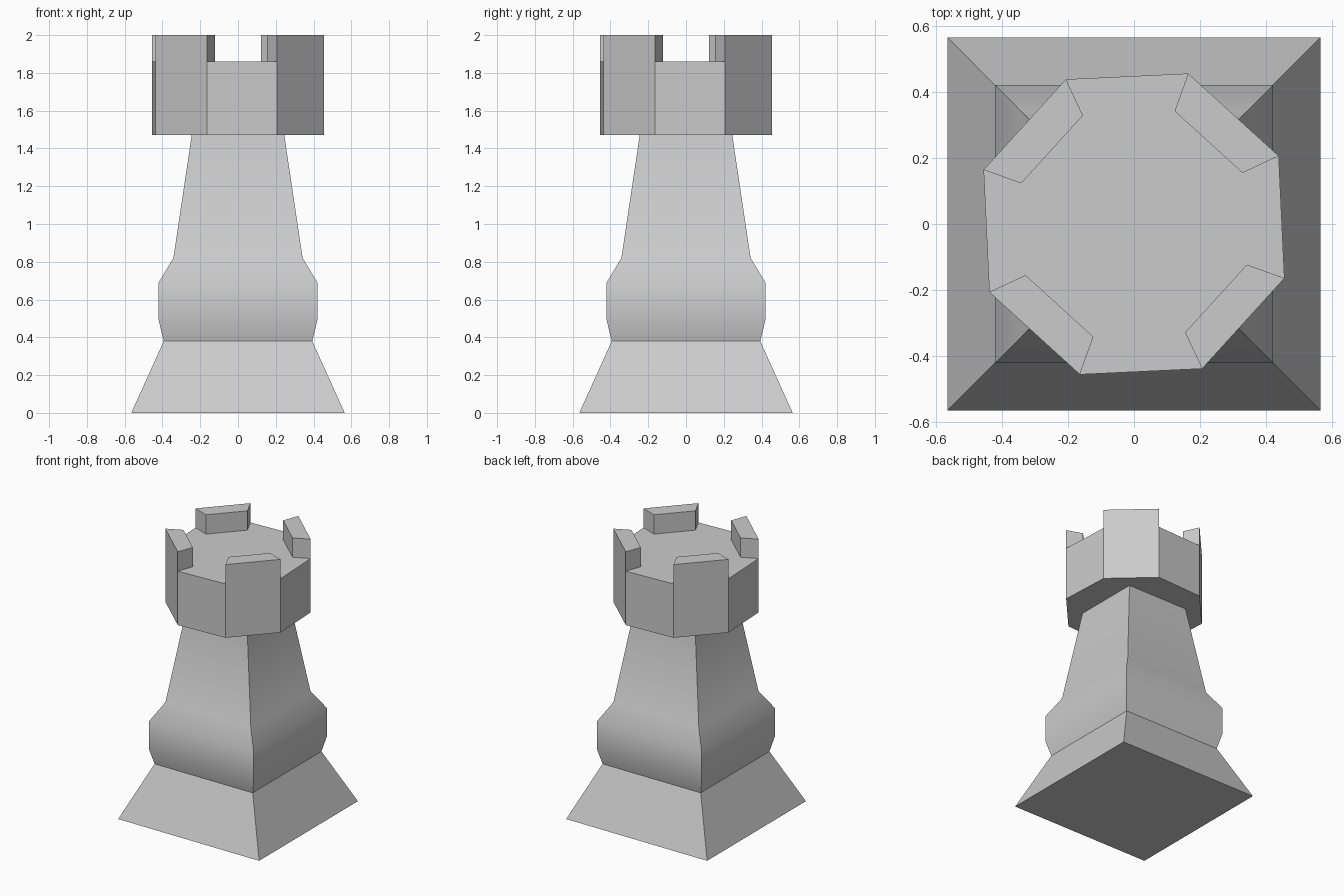
import bpy, bmesh, math

if "Cube" in bpy.data.objects:
    bpy.data.objects.remove(bpy.data.objects["Cube"])


def ring(bm, sides, radius, z, turn):
    """Regular polygon of vertices at height z."""
    return [bm.verts.new((radius * math.cos(turn + k * math.tau / sides),
                          radius * math.sin(turn + k * math.tau / sides), z))
            for k in range(sides)]


def bridge(bm, a, b):
    n = len(a)
    return [bm.faces.new((a[k], a[(k + 1) % n], b[(k + 1) % n], b[k])) for k in range(n)]


def finish(name, bm):
    bm.normal_update()
    mesh = bpy.data.meshes.new(name)
    bm.to_mesh(mesh)
    bm.free()
    obj = bpy.data.objects.new(name, mesh)
    bpy.context.collection.objects.link(obj)
    return obj


def square_loft(name, profile, bottom_cap=False):
    """Square tower following (half width, z) pairs."""
    bm = bmesh.new()
    rings = [ring(bm, 4, w * math.sqrt(2), z, math.pi / 4) for w, z in profile]
    for a, b in zip(rings, rings[1:]):
        bridge(bm, a, b)
    if bottom_cap:
        bm.faces.new(rings[0][::-1])
    return finish(name, bm)


# Flared square foot
square_loft("base", [(0.565, 0), (0.393, 0.38)], bottom_cap=True)

# Bulged, tapering shaft, smooth vertically with sharp corners
shaft = square_loft("shaft", [(0.393, 0.38), (0.42, 0.49), (0.42, 0.69),
                              (0.342, 0.82), (0.245, 1.47)])
bpy.context.view_layer.objects.active = shaft
shaft.select_set(True)
bpy.ops.object.shade_smooth_by_angle(angle=math.radians(35))

# Slightly turned octagonal head with a flat floor
turn = math.radians(25.2)
bm = bmesh.new()
low = ring(bm, 8, 0.484, 1.47, turn)
high = ring(bm, 8, 0.484, 1.86, turn)
inner = ring(bm, 8, 0.363, 1.86, turn)
bm.faces.new(low[::-1])
bridge(bm, low, high)
rim = bridge(bm, high, inner)
bm.faces.new(inner)

# Battlements raised from every second rim face
raised = bmesh.ops.extrude_discrete_faces(bm, faces=rim[::2])["faces"]
for face in raised:
    bmesh.ops.translate(bm, verts=face.verts[:], vec=(0, 0, 0.14))
finish("battlement_head", bm)
